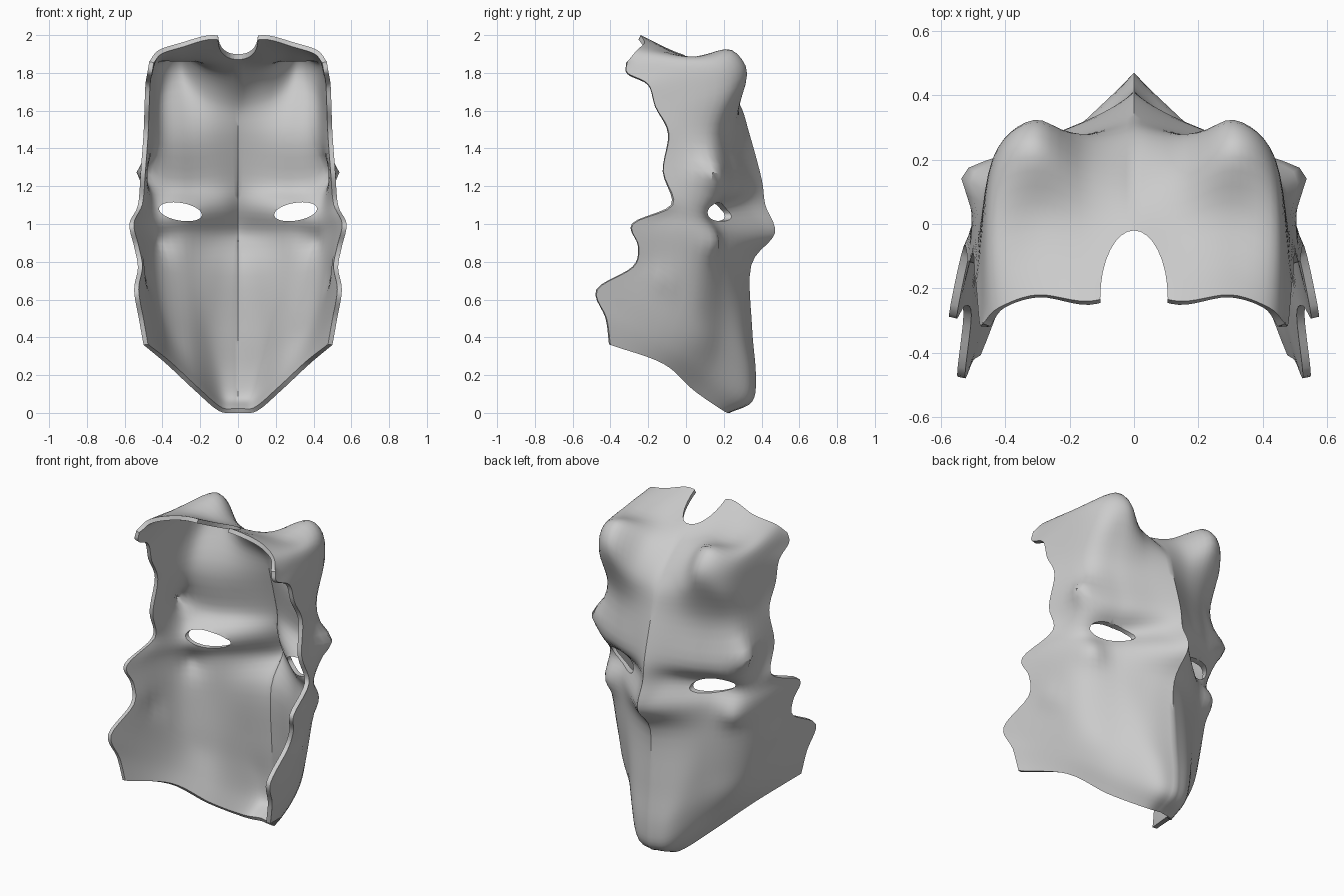
import bpy, bmesh, math
from mathutils import Vector as V

if "Cube" in bpy.data.objects:
    bpy.data.objects.remove(bpy.data.objects["Cube"])

# Guide curves of one half of the mask, each running from chin to crown (x, y, z)
centre = [(0, .23, 0), (0, .35, .06), (0, .37, .2), (0, .35, .45), (0, .345, .78), (0, .47, .95), (0, .42, 1.1),
          (0, .40, 1.24), (0, .335, 1.48), (0, .28, 1.64), (0, .15, 1.78), (0, -.02, 1.9), (0, -.2, 1.97)]
snout = [(.10, .2, .01), (.11, .31, .08), (.12, .33, .22), (.14, .30, .45), (.12, .29, .78), (.08, .39, .95), (.11, .30, 1.09),
         (.12, .335, 1.22), (.13, .285, 1.47), (.14, .27, 1.67), (.15, .17, 1.83), (.14, -.02, 1.89), (.14, -.24, 2.0)]
cheek = [(.23, .04, .12), (.24, .14, .2), (.25, .19, .33), (.26, .2, .52), (.28, .2, .78), (.29, .2, .95), (.3, .15, 1.07),
         (.29, .26, 1.2), (.3, .22, 1.47), (.31, .30, 1.74), (.31, .24, 1.92), (.3, .02, 1.885), (.3, -.22, 1.96)]
temple = [(.38, -.12, .26), (.40, -.05, .34), (.42, 0, .44), (.44, .03, .58), (.46, .06, .80), (.47, .08, .95), (.45, .09, 1.06),
          (.47, .16, 1.22), (.44, .13, 1.48), (.44, .20, 1.7), (.44, .16, 1.84), (.44, -.05, 1.88), (.42, -.26, 1.92)]
rim = [(.50, -.40, .36), (.525, -.42, .5), (.55, -.47, .65), (.53, -.28, .77), (.55, -.25, .88), (.575, -.28, 1.0), (.53, -.07, 1.1),
       (.515, -.12, 1.28), (.50, -.09, 1.48), (.495, -.16, 1.62), (.49, -.2, 1.74), (.48, -.31, 1.80), (.47, -.31, 1.86)]

def spline(pts, t):
    """Point on a Catmull-Rom curve, t from 0 to 1."""
    p = [V(q) for q in pts]
    p = [p[0] * 2 - p[1]] + p + [p[-1] * 2 - p[-2]]
    s = t * (len(pts) - 1)
    i = min(int(s), len(pts) - 2)
    f = s - i
    a, b, c, d = p[i:i + 4]
    return .5 * (2 * b + (c - a) * f + (2 * a - 5 * b + 4 * c - d) * f * f + (3 * b - a - 3 * c + d) * f ** 3)

# Soft bumps: centre, radius, push
bumps = [((.49, .14, 1.28), .07, (.06, .02, 0)),      # brow-end knob
         ((.31, .31, 1.80), .09, (0, .025, .01)),     # forehead horn
         ((.53, -.12, .70), .07, (.02, 0, 0)),        # jaw hinge
         ((.40, .12, .90), .07, (.02, .03, 0))]       # cheekbone

def shape(u, v):
    p = spline([spline(g, v) for g in (centre, snout, cheek, temple, rim)], u)
    out = p.copy()
    for c, r, push in bumps:
        out += V(push) * math.exp(-((p - V(c)).length / r) ** 2)
    return out

# Half shell
NU, NV = 24, 60
bm = bmesh.new()
grid = [[bm.verts.new(shape(i / NU, j / NV)) for i in range(NU + 1)] for j in range(NV + 1)]
for row in grid:
    row[0].co.x = 0
for j in range(NV):
    for i in range(NU):
        bm.faces.new((grid[j][i], grid[j + 1][i], grid[j + 1][i + 1], grid[j][i + 1]))
me = bpy.data.meshes.new("mask_shell")
bm.to_mesh(me)
bm.free()
mask = bpy.data.objects.new("mask_shell", me)
bpy.context.collection.objects.link(mask)
m = mask.modifiers.new("mirror", 'MIRROR')
m.use_clip = True
s = mask.modifiers.new("thickness", 'SOLIDIFY')
s.thickness, s.offset = .025, -1

# Eye openings and crown notch
def cutter(name, loc, rot, scale):
    bpy.ops.mesh.primitive_cylinder_add(vertices=32, radius=1, depth=1, location=loc, rotation=rot)
    c = bpy.context.object
    c.name, c.scale, c.hide_render = name, scale, True
    b = mask.modifiers.new(name, 'BOOLEAN')
    b.object, b.operation, b.solver = c, 'DIFFERENCE', 'EXACT'
    return c

cutters = [cutter("eye_cutter", (k * .305, .17, 1.065), (math.pi / 2, -k * .17, 0), (.115, .047, .5)) for k in (-1, 1)]
cutters.append(cutter("notch_cutter", (0, -.23, 1.95), (0, 0, 0), (.105, .21, .4)))

# Bake the cuts and remove the cutters
bpy.context.view_layer.update()
baked = bpy.data.meshes.new_from_object(mask.evaluated_get(bpy.context.evaluated_depsgraph_get()))
mask.modifiers.clear()
mask.data = baked
for c in cutters:
    bpy.data.objects.remove(c)
bpy.ops.object.select_all(action='DESELECT')
mask.select_set(True)
bpy.context.view_layer.objects.active = mask
bpy.ops.object.shade_smooth_by_angle(angle=math.radians(40))
